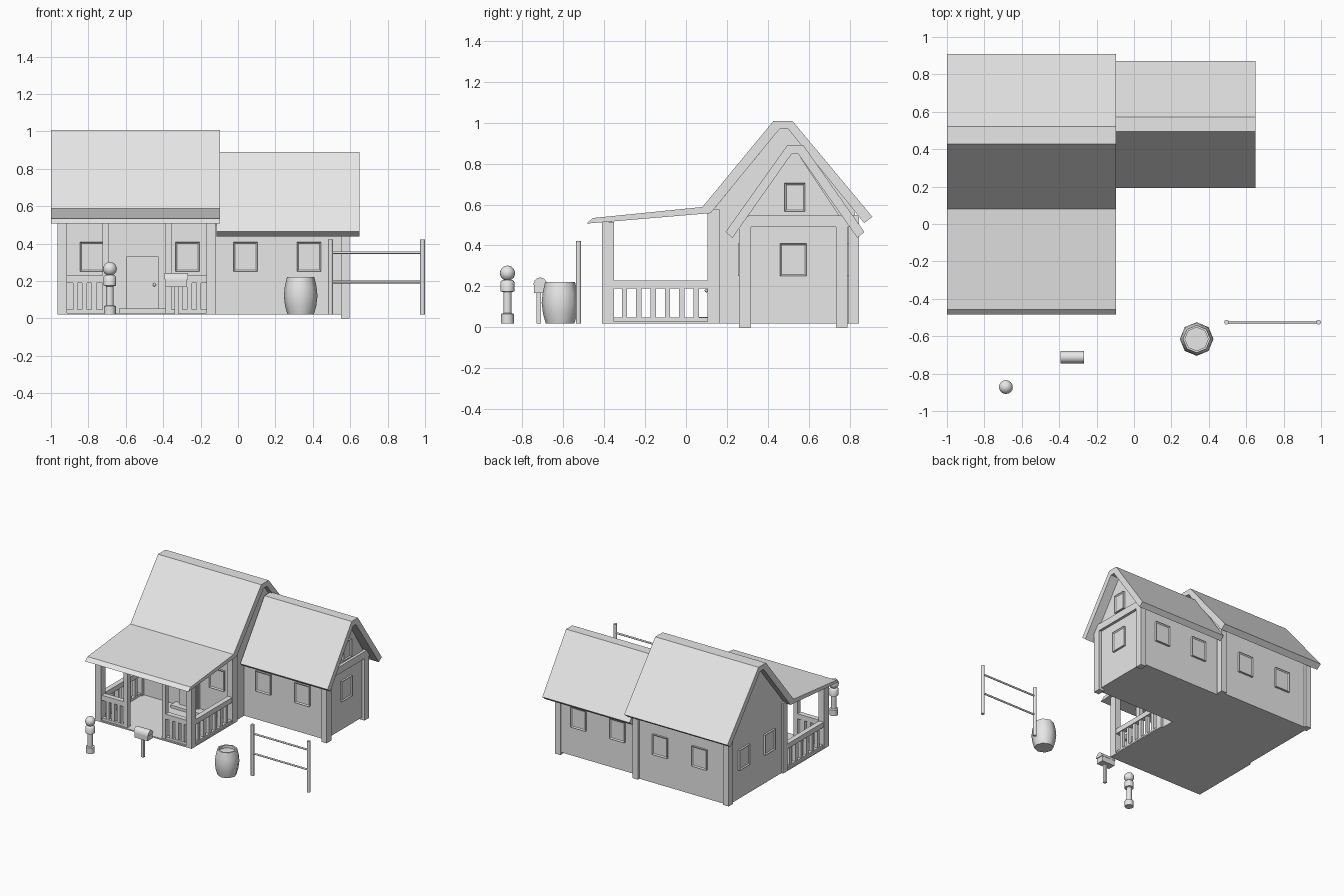
import bpy, bmesh, math
from mathutils import Vector, Matrix

old = bpy.data.objects.get("Cube")
if old:
    bpy.data.objects.remove(old, do_unlink=True)

grey = bpy.data.materials.new("plain grey")
grey.use_nodes = True
grey.diffuse_color = (0.8, 0.8, 0.8, 1)
grey.node_tree.nodes["Principled BSDF"].inputs["Base Color"].default_value = (0.8, 0.8, 0.8, 1)


def finish(name, bm, smooth=False):
    bmesh.ops.recalc_face_normals(bm, faces=bm.faces)
    mesh = bpy.data.meshes.new(name)
    bm.to_mesh(mesh)
    bm.free()
    mesh.materials.append(grey)
    obj = bpy.data.objects.new(name, mesh)
    bpy.context.collection.objects.link(obj)
    if smooth:
        bpy.ops.object.select_all(action='DESELECT')
        obj.select_set(True)
        bpy.context.view_layer.objects.active = obj
        bpy.ops.object.shade_smooth_by_angle(angle=math.radians(50))
    return obj


def add_box(bm, x, y, z):
    lo, hi = Vector((x[0], y[0], z[0])), Vector((x[1], y[1], z[1]))
    mat = Matrix.Translation((lo + hi) / 2) @ Matrix.Diagonal((*(hi - lo), 1))
    bmesh.ops.create_cube(bm, size=1, matrix=mat)


def box(name, x, y, z):
    bm = bmesh.new()
    add_box(bm, x, y, z)
    return finish(name, bm)


def extrude_x(name, profile, x0, x1, smooth=False):
    """Extrude a (y, z) outline along x."""
    bm = bmesh.new()
    face = bm.faces.new([bm.verts.new((x0, y, z)) for y, z in profile])
    new = bmesh.ops.extrude_face_region(bm, geom=[face])["geom"]
    bmesh.ops.translate(bm, vec=(x1 - x0, 0, 0),
                        verts=[v for v in new if isinstance(v, bmesh.types.BMVert)])
    return finish(name, bm, smooth)


def lathe(name, profile, centre, sides, smooth=True):
    """Spin an (r, z) outline around a vertical axis."""
    bm = bmesh.new()
    rings = []
    for r, z in profile:
        rings.append([bm.verts.new((centre[0] + r * math.cos(math.tau * i / sides),
                                    centre[1] + r * math.sin(math.tau * i / sides), z))
                      for i in range(sides)])
    for a, b in zip(rings, rings[1:]):
        for i in range(sides):
            j = (i + 1) % sides
            bm.faces.new((a[i], a[j], b[j], b[i]))
    bm.faces.new(rings[0])
    bm.faces.new(rings[-1])
    return finish(name, bm, smooth)


def window(name, centre, normal, width=0.13, height=0.16):
    """Thin framed window with a recessed pane."""
    n = Vector(normal)
    c = Vector(centre)
    side = Vector((abs(n.y), abs(n.x), 0)) * width / 2
    half = side + Vector((0, 0, height / 2)) + Vector((abs(n.x), abs(n.y), 0)) * 0.012
    bm = bmesh.new()
    add_box(bm, *[(c[i] - half[i], c[i] + half[i]) for i in range(3)])
    bm.normal_update()
    front = [f for f in bm.faces if f.normal.dot(n) > 0.9]
    bmesh.ops.inset_region(bm, faces=front, thickness=0.012, depth=-0.008)
    finish(name, bm)


# Main house: walls and a roof that runs on over the porch
extrude_x("main_walls", [(0.13, 0.02), (0.825, 0.02), (0.825, 0.566), (0.5, 0.968),
                         (0.456, 0.968), (0.13, 0.57)], -0.95, -0.135)
extrude_x("main_roof", [(-0.456, 0.534), (0.08, 0.588), (0.427, 1.008), (0.52, 1.008),
                        (0.91, 0.54), (0.87, 0.51), (0.5, 0.968), (0.456, 0.968),
                        (0.12, 0.558), (-0.485, 0.507)], -1.0, -0.095)
for side, xs in (("right", (-0.965, -0.914)), ("left", (-0.168, -0.12))):
    box(side + "_house_post", xs, (0.105, 0.163), (0.02, 0.575))
    box(side + "_back_post", xs, (0.79, 0.844), (0.02, 0.55))
    box(side + "_porch_post", xs, (-0.41, -0.352), (0.02, 0.515))

# Side wing
extrude_x("wing_walls", [(0.27, 0.02), (0.78, 0.02), (0.78, 0.5), (0.549, 0.846),
                         (0.515, 0.846), (0.27, 0.5)], -0.14, 0.575)
extrude_x("wing_roof", [(0.193, 0.466), (0.495, 0.89), (0.573, 0.89), (0.871, 0.466),
                        (0.837, 0.437), (0.549, 0.846), (0.515, 0.846), (0.227, 0.437)],
          -0.115, 0.65)
extrude_x("gable_beam", [(0.264, 0.49), (0.8, 0.49), (0.76, 0.546), (0.304, 0.546)], 0.56, 0.596)
for end, ys in (("front", (0.259, 0.317)), ("back", (0.732, 0.788))):
    box(end + "_wing_post", (0.55, 0.596), ys, (0.0, 0.495))

# Porch floor, inner posts and step
box("porch_floor", (-0.965, -0.12), (-0.41, 0.14), (0.02, 0.03))
box("door_step", (-0.635, -0.38), (0.06, 0.14), (0.02, 0.052))
for side, xs in (("right", (-0.725, -0.69)), ("left", (-0.388, -0.355))):
    box(side + "_inner_post", xs, (-0.4, -0.362), (0.02, 0.516))


# Railings: top rail, bottom rail and balusters
def railing(name, start, end, count):
    bm = bmesh.new()
    a, b = Vector(start), Vector(end)
    along_x = abs(b.x - a.x) > abs(b.y - a.y)

    def bar(p, q, w, z):
        ex, ey = (0, w) if along_x else (w, 0)
        add_box(bm, (p.x - ex, q.x + ex), (p.y - ey, q.y + ey), z)

    bar(a, b, 0.02, (0.19, 0.23))
    bar(a, b, 0.015, (0.025, 0.048))
    for i in range(count):
        p = a.lerp(b, (i + 1) / (count + 1))
        add_box(bm, (p.x - 0.013, p.x + 0.013), (p.y - 0.013, p.y + 0.013), (0.045, 0.195))
    finish(name, bm)


railing("right_railing", (-0.94, -0.37), (-0.94, 0.12), 6)
railing("left_railing", (-0.144, -0.37), (-0.144, 0.12), 6)
railing("front_right_railing", (-0.92, -0.381), (-0.72, -0.381), 3)
railing("front_left_railing", (-0.36, -0.381), (-0.16, -0.381), 3)

# Door with frame and knob
box("door_frame", (-0.596, -0.425), (0.113, 0.135), (0.03, 0.33))
box("door_panel", (-0.585, -0.436), (0.106, 0.13), (0.03, 0.318))
bm = bmesh.new()
bmesh.ops.create_uvsphere(bm, u_segments=10, v_segments=6, radius=0.009,
                          matrix=Matrix.Translation((-0.447, 0.1, 0.18)))
finish("door_knob", bm, True)

# Windows
for i, x in enumerate((0.05, 0.39)):
    window(f"wing_back_window_{i}", (x, 0.783, 0.33), (0, 1, 0))
    window(f"wing_front_window_{i}", (x - 0.01, 0.267, 0.33), (0, -1, 0))
for i, x in enumerate((-0.356, -0.7)):
    window(f"main_back_window_{i}", (x, 0.828, 0.33), (0, 1, 0))
for i, x in enumerate((-0.78, -0.27)):
    window(f"porch_window_{i}", (x, 0.127, 0.33), (0, -1, 0))
for i, y in enumerate((0.32, 0.64)):
    window(f"main_side_window_{i}", (-0.953, y, 0.33), (-1, 0, 0))
window("wing_side_window", (0.578, 0.524, 0.33), (1, 0, 0))
window("wing_gable_window", (0.578, 0.532, 0.635), (1, 0, 0), 0.1, 0.14)

# Hitching rail
for side, x in (("right", 0.495), ("left", 0.987)):
    lathe(side + "_hitching_post", [(0.013, 0.02), (0.013, 0.423)], (x, -0.525), 10)
for name, z in (("lower", 0.195), ("upper", 0.352)):
    ring = [(-0.525 + 0.007 * math.cos(math.tau * i / 8), z + 0.007 * math.sin(math.tau * i / 8))
            for i in range(8)]
    extrude_x(name + "_hitching_rail", ring, 0.495, 0.987, True)

# Open barrel
lathe("barrel", [(0.07, 0.02), (0.083, 0.065), (0.09, 0.12), (0.085, 0.17), (0.073, 0.222),
                 (0.062, 0.222), (0.062, 0.2)], (0.335, -0.615), 8)

# Mailbox with a rounded lid
arch = [(-0.712 + 0.033 * math.cos(math.pi * i / 8), 0.208 + 0.036 * math.sin(math.pi * i / 8))
        for i in range(9)]
extrude_x("mailbox_lid", arch, -0.393, -0.267, True)
box("mailbox_body", (-0.387, -0.273), (-0.743, -0.681), (0.167, 0.21))
box("mailbox_post", (-0.34, -0.318), (-0.73, -0.708), (0.02, 0.17))

# Ball-topped bollard
lathe("bollard", [(0.032, 0.02), (0.032, 0.066), (0.02, 0.07), (0.02, 0.172), (0.034, 0.176),
                  (0.034, 0.222), (0.025, 0.232)], (-0.685, -0.872), 16)
bm = bmesh.new()
bmesh.ops.create_uvsphere(bm, u_segments=16, v_segments=10, radius=0.037,
                          matrix=Matrix.Translation((-0.685, -0.872, 0.265)))
finish("bollard_ball", bm, True)
